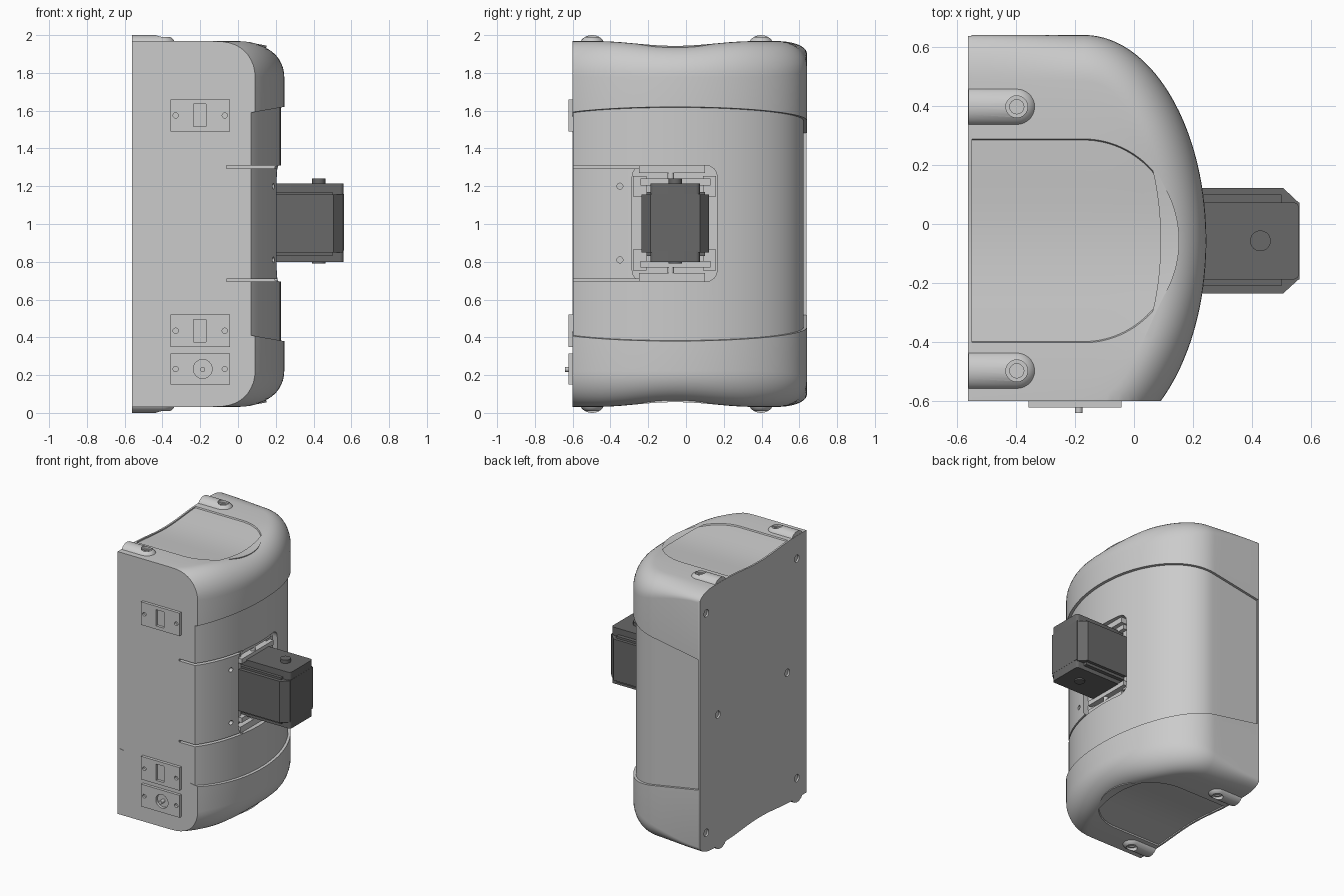
import bpy, bmesh
from math import sin, cos, pi, radians
from mathutils import Matrix, Vector

if "Cube" in bpy.data.objects:
    bpy.data.objects.remove(bpy.data.objects["Cube"])

YC, A, B, XS = -0.057, 0.415, 0.697, -0.17   # plan outline: half ellipse on a straight back part
XB, YF = -0.55, -0.60                        # back plane, flat side plane
dark = bpy.data.materials.new("dark_grey")
dark.diffuse_color = (0.14, 0.14, 0.14, 1)
dark.use_nodes = True
dark.node_tree.nodes["Principled BSDF"].inputs["Base Color"].default_value = dark.diffuse_color


def finish(bm, name, mat=None):
    bmesh.ops.recalc_face_normals(bm, faces=bm.faces)
    me = bpy.data.meshes.new(name)
    bm.to_mesh(me)
    bm.free()
    ob = bpy.data.objects.new(name, me)
    bpy.context.collection.objects.link(ob)
    if mat:
        me.materials.append(mat)
    return ob


def add_box(bm, x, y, z, bevel=0, axis=None):
    vs = bmesh.ops.create_cube(bm, size=1)["verts"]
    for v in vs:
        v.co = Vector([(r[0] + r[1]) / 2 + c * (r[1] - r[0]) for r, c in zip((x, y, z), v.co)])
    if bevel:
        es = {e for v in vs for e in v.link_edges}
        if axis is not None:
            es = {e for e in es if abs((e.verts[0].co - e.verts[1].co).normalized()[axis]) > .9}
        bmesh.ops.bevel(bm, geom=list(es), offset=bevel, segments=4, affect='EDGES', profile=0.5)


def add_cyl(bm, c, r, length, axis, seg=24):
    rot = {0: Matrix.Rotation(pi / 2, 4, 'Y'), 1: Matrix.Rotation(pi / 2, 4, 'X'), 2: Matrix()}[axis]
    bmesh.ops.create_cone(bm, cap_ends=True, segments=seg, radius1=r, radius2=r, depth=length,
                          matrix=Matrix.Translation(c) @ rot)


def prism(name, pts, to3d, vec, mat=None):
    bm = bmesh.new()
    f = bm.faces.new([bm.verts.new(to3d(*p)) for p in pts])
    r = bmesh.ops.extrude_face_region(bm, geom=[f])
    bmesh.ops.translate(bm, vec=vec, verts=[v for v in r["geom"] if isinstance(v, bmesh.types.BMVert)])
    return finish(bm, name, mat)


def cut(ob, bm):
    cutter = finish(bm, "cutter")
    cutter.hide_render = True
    m = ob.modifiers.new("cut", 'BOOLEAN')
    m.operation, m.solver, m.object = 'DIFFERENCE', 'EXACT', cutter
    bpy.context.view_layer.objects.active = ob
    bpy.ops.object.modifier_apply(modifier=m.name)
    bpy.data.objects.remove(cutter)


def outline(a, b, n=56, k=6):
    pts = [(XB + (XS - XB) * i / k, YC + b) for i in range(k)]
    pts += [(XS + a * sin(pi * i / n), YC + b * cos(pi * i / n)) for i in range(n + 1)]
    return pts + [(XB + (XS - XB) * i / k, YC - b) for i in reversed(range(k))]


def loft(name, rings, side):
    # skin the rings, close the back, then slice the flat side
    bm = bmesh.new()
    vr = [[bm.verts.new(p) for p in r] for r in rings]
    for r0, r1 in zip(vr, vr[1:]):
        for i in range(len(r0) - 1):
            bm.faces.new((r0[i], r0[i + 1], r1[i + 1], r1[i]))
    bmesh.ops.remove_doubles(bm, verts=bm.verts, dist=1e-5)
    bmesh.ops.holes_fill(bm, edges=[e for e in bm.edges if e.is_boundary], sides=0)
    bmesh.ops.bisect_plane(bm, geom=bm.verts[:] + bm.edges[:] + bm.faces[:], dist=1e-6,
                           plane_co=(0, side, 0), plane_no=(0, -1, 0), clear_outer=True)
    bmesh.ops.holes_fill(bm, edges=[e for e in bm.edges if e.is_boundary], sides=0)
    return finish(bm, name)


def dip(y):
    t = (y - YC) / 0.42
    return 0.025 * cos(t * pi / 2) ** 2 if abs(t) < 1 else 0


def fillet_height(x):
    t = min(1, max(0, (x - XB) / 0.72))
    return 0.065 + 0.125 * t * t * (3 - 2 * t)


def seam(x):
    return 1.62 + 0.175 * (x - 0.245)


# End caps: tilted seam, rounded rim, shallow dished panel on top
W, TOP, N = 0.155, 1.968, 10
SC = (1, .8, .6, .4, .2, 0)


def cap_rings():
    rings = [[(x, YC + (y - YC) * s, seam(x)) for x, y in outline(A, B)] for s in reversed(SC)]
    for i in range(N + 1):
        t = pi / 2 * i / N
        d = W * (1 - cos(t))
        rings.append([(x, y, TOP - fillet_height(x) * (1 - sin(t)) - dip(y) * sin(t))
                      for x, y in outline(A - d, B - d)])
    lo, hi = (A - W, B - W), (0.33, 0.345)
    for j in (1 / 3, 2 / 3, 1):
        rings.append([(x, y, TOP - dip(y)) for x, y in outline(lo[0] + (hi[0] - lo[0]) * j * .9, lo[1] + (hi[1] - lo[1]) * j)])
    for s in SC:
        rings.append([(x, YC + (y - YC) * s, TOP - .009 - dip(YC + (y - YC) * s))
                      for x, y in outline(lo[0] + (hi[0] - lo[0]) * .9 - .004, hi[1] - .004)])
    return rings


parts = [loft("top_cap", cap_rings(), YF)]
parts.append(loft("bottom_cap", [[(x, y, 2 - z) for x, y, z in r] for r in cap_rings()], YF))

# Middle shell, slightly inset, with window, door slots and screw holes
o = outline(A - .018, B - .018)
mid = loft("middle_shell", [[(x, YC + (y - YC) * s, .36) for x, y in o] for s in reversed(SC)] +
           [[(x, YC + (y - YC) * s, 1.64) for x, y in o] for s in SC], YF + .0005)
bm = bmesh.new()
add_box(bm, (.09, .4), (-.285, .165), (.695, 1.31), .06, 0)
cut(mid, bm)
for z in (.695, 1.295):
    bm = bmesh.new()
    add_box(bm, (-.06, .4), (-.7, -.25), (z, z + .015))
    cut(mid, bm)
bm = bmesh.new()
for z in (.81, 1.2):
    add_cyl(bm, (.2, -.35, z), .016, .14, 0)
cut(mid, bm)
parts.append(mid)

# Back plate with six screw holes
edge = []
for i in range(61):
    y = YF + (0.637 - YF) * (1 - (1 - i / 60) ** 2)
    u = max(0, (y - (YC + B - W)) / W)
    edge.append((y, TOP - .065 * (1 - max(0, 1 - u * u) ** .5) - dip(y)))
plate = prism("back_plate", edge + [(y, 2 - z) for y, z in reversed(edge)],
              lambda y, z: (-.562, y, z), (.013, 0, 0))
bm = bmesh.new()
for y, z in ((.565, .18), (-.49, .18), (.43, 1), (-.38, 1), (.565, 1.8), (-.49, 1.8)):
    add_cyl(bm, (-.562, y, z), .027, .1, 0)
cut(plate, bm)
parts.append(plate)

# Mounting ribs with screw recess, top and bottom
for sz, lab in ((1, "top"), (-1, "bottom")):
    for y, side in ((.397, "left"), (-.497, "right")):
        bm = bmesh.new()
        rows = [(-.56, 1)] + [(-.397 + .067 * sin(pi / 2 * i / 8), cos(pi / 2 * i / 8)) for i in range(9)]
        vr = [[bm.verts.new((x, y + .066 * r * cos(2 * pi * j / 32), 1 + sz * (.945 + .055 * r * sin(2 * pi * j / 32))))
               for j in range(32)] for x, r in rows]
        for r0, r1 in zip(vr, vr[1:]):
            for j in range(32):
                bm.faces.new((r0[j], r0[j - 1], r1[j - 1], r1[j]))
        bm.faces.new(vr[0])
        bmesh.ops.remove_doubles(bm, verts=bm.verts, dist=1e-5)
        rib = finish(bm, f"{lab}_{side}_rib")
        bm = bmesh.new()
        add_cyl(bm, (-.397, y, 1 + sz), .037, .05, 2)
        cut(rib, bm)
        bm = bmesh.new()
        add_cyl(bm, (-.397, y, 1 + sz * .975), .024, .03, 2)
        cut(rib, bm)
        parts.append(rib)

# Socket plates on the flat side
for z0, z1, kind in ((1.49, 1.66, "upper_switch"), (.35, .52, "lower_switch"), (.15, .315, "power")):
    zc = (z0 + z1) / 2
    bm = bmesh.new()
    add_box(bm, (-.357, -.043), (-.621, -.59), (z0, z1))
    ob = finish(bm, kind + "_plate")
    bm = bmesh.new()
    for x in (-.33, -.07):
        add_cyl(bm, (x, -.62, zc), .014, .03, 1, 16)
    if kind == "power":
        add_cyl(bm, (-.187, -.62, zc), .05, .04, 1, 32)
    else:
        add_box(bm, (-.235, -.17), (-.65, -.602), (zc - .06, zc + .06))
    cut(ob, bm)
    parts.append(ob)
bm = bmesh.new()
add_cyl(bm, (-.187, -.615, .23), .013, .05, 1, 16)
parts.append(finish(bm, "power_pin"))

# Yoke brackets inside the window
for s, lab in ((1, "upper"), (-1, "lower")):
    def zr(a, b):
        return sorted((1.005 + s * a, 1.005 + s * b))
    bm = bmesh.new()
    add_box(bm, (.08, .2), (-.24, .13), zr(.20, .235))
    for y in (-.28, .09):
        add_box(bm, (.08, .17), (y, y + .07), zr(.14, .25))
    add_box(bm, (.08, .195), (-.25, .1), zr(.265, .31))
    add_cyl(bm, (.18, -.08, 1.005 + s * .24), .017, .05, 2)
    parts.append(finish(bm, lab + "_bracket"))

# Dark swivel head: tapered body, cover caps and pivot pins
parts.append(prism("head_body", [(.12, -.235), (.505, -.235), (.557, -.188), (.557, .073), (.505, .122), (.12, .122)],
                   lambda x, y: (x, y, .85), (0, 0, .305), dark))
for z, lab in (((1.15, 1.215), "upper"), ((.80, .86), "lower")):
    bm = bmesh.new()
    add_box(bm, (.14, .559), (-.188, .073), z, .02, 2)
    add_box(bm, (.14, .5), (-.21, .1), (min(z[1], 1.17) - .03, min(z[1], 1.17)))
    parts.append(finish(bm, lab + "_head_cover", dark))
bm = bmesh.new()
add_box(bm, (.5, .56), (-.188, .073), (.86, 1.16))
parts.append(finish(bm, "head_front", dark))
for z, lab in ((1.22, "upper"), (.81, "lower")):
    bm = bmesh.new()
    add_cyl(bm, (.428, -.057, z), .035, .04, 2, 32)
    parts.append(finish(bm, lab + "_pivot_pin", dark))

bpy.ops.object.select_all(action='DESELECT')
for ob in parts:
    ob.select_set(True)
bpy.context.view_layer.objects.active = parts[0]
bpy.ops.object.shade_smooth_by_angle(angle=radians(30))
